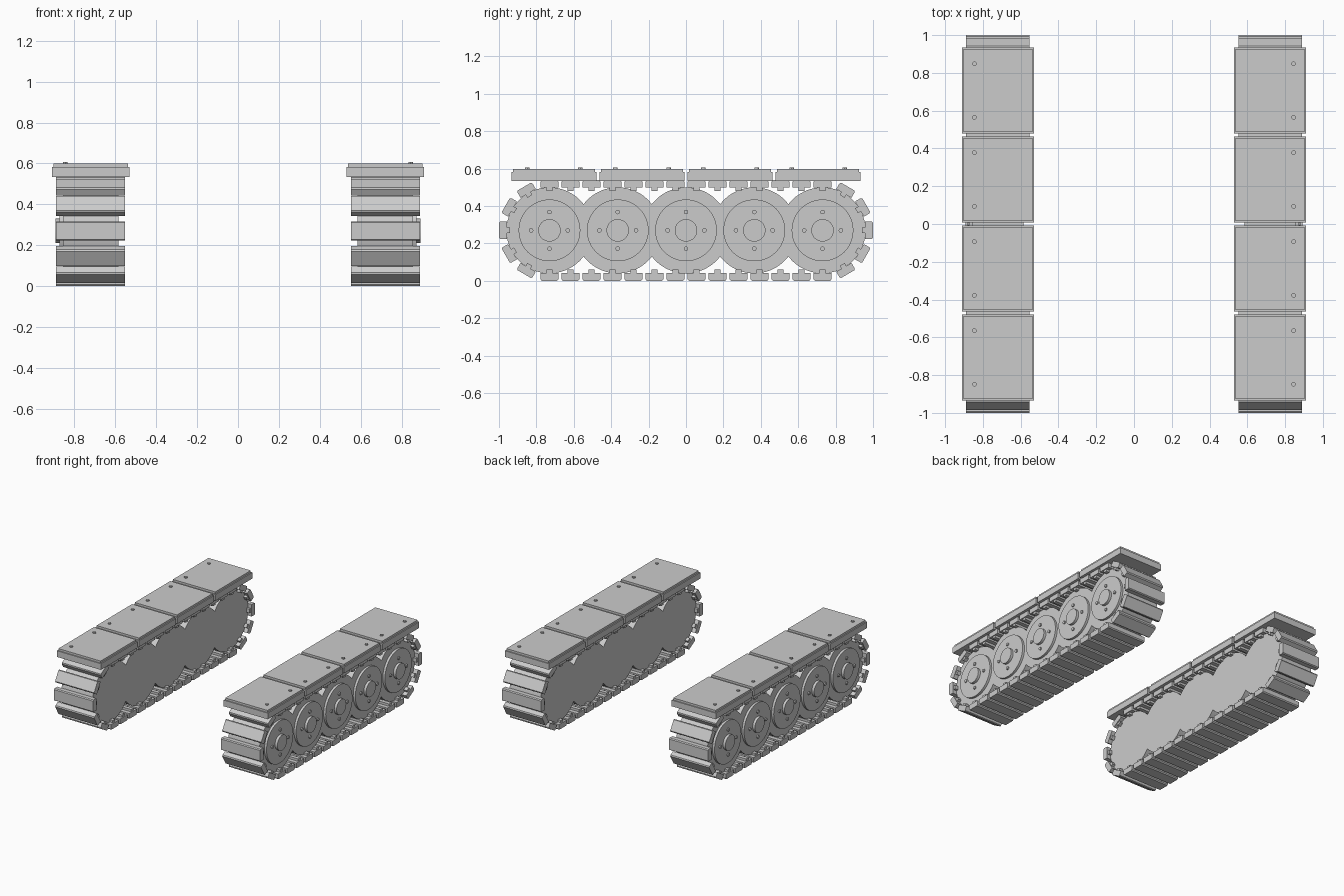
import bpy, bmesh, math
from mathutils import Matrix, Vector

if "Cube" in bpy.data.objects:
    bpy.data.objects.remove(bpy.data.objects["Cube"])

steel = bpy.data.materials.new("grey steel")
steel.diffuse_color = (0.6, 0.6, 0.6, 1)
steel.use_nodes = True
steel.node_tree.nodes["Principled BSDF"].inputs["Base Color"].default_value = steel.diffuse_color

WHEEL_Y = [-0.73, -0.365, 0, 0.365, 0.73]
AXLE_Z, WHEEL_R = 0.27, 0.23


def finish(name, bm, smooth=False):
    """Turn a bmesh into an object mirrored to the other side."""
    bmesh.ops.recalc_face_normals(bm, faces=bm.faces)
    me = bpy.data.meshes.new(name)
    bm.to_mesh(me)
    bm.free()
    me.materials.append(steel)
    ob = bpy.data.objects.new(name, me)
    bpy.context.collection.objects.link(ob)
    ob.modifiers.new("mirror", 'MIRROR').use_axis = (True, False, False)
    if smooth:
        bpy.ops.object.select_all(action='DESELECT')
        ob.select_set(True)
        bpy.context.view_layer.objects.active = ob
        bpy.ops.object.shade_smooth_by_angle(angle=math.radians(30))
    return ob


def extrude_x(bm, pts, x0, x1, mat=Matrix()):
    """Extrude a (y, z) outline between two x values."""
    a = [bm.verts.new(mat @ Vector((x0, y, z))) for y, z in pts]
    b = [bm.verts.new(mat @ Vector((x1, y, z))) for y, z in pts]
    bm.faces.new(a)
    bm.faces.new(b)
    n = len(pts)
    for i in range(n):
        j = (i + 1) % n
        bm.faces.new((a[i], a[j], b[j], b[i]))


def circle(y, z, r, n):
    return [(y + r * math.cos(2 * math.pi * i / n),
             z + r * math.sin(2 * math.pi * i / n)) for i in range(n)]


# scalloped wheel bank: merged outline of five overlapping wheels
half = math.acos(0.1825 / WHEEL_R)
top = []
for k, y in enumerate(WHEEL_Y):
    start = math.pi if k == 0 else math.pi - half
    end = 0 if k == 4 else half
    steps = 20
    for i in range(steps + (k == 4)):
        a = start + (end - start) * i / steps
        top.append((y + WHEEL_R * math.cos(a), WHEEL_R * math.sin(a)))
outline = [(y, AXLE_Z + z) for y, z in top]
outline += [(y, AXLE_Z - z) for y, z in reversed(top[1:-1])]
bm = bmesh.new()
extrude_x(bm, outline, 0.585, 0.855)
finish("wheel_bank", bm, True)

# raised wheel discs, hubs and bolts
bm = bmesh.new()
for y in WHEEL_Y:
    extrude_x(bm, circle(y, AXLE_Z, 0.165, 48), 0.85, 0.873)
finish("wheel_discs", bm, True)
bm = bmesh.new()
for y in WHEEL_Y:
    extrude_x(bm, circle(y, AXLE_Z, 0.06, 32), 0.865, 0.893)
finish("wheel_hubs", bm, True)
bm = bmesh.new()
for y in WHEEL_Y:
    for by, bz in circle(y, AXLE_Z, 0.098, 4):
        extrude_x(bm, circle(by, bz, 0.012, 12), 0.865, 0.882)
finish("wheel_bolts", bm, True)

# track pads: outer shoe plus inner ridge, drawn with +z pointing outward
shoe = [(-0.047, -0.268 + 0.04), (0.047, -0.268 + 0.04), (0.047, -0.262),
        (0.041, -0.27), (-0.041, -0.27), (-0.047, -0.262)]
shoe = [(y, -z) for y, z in shoe]
ridge = [(-0.015, 0.21), (0.015, 0.21), (0.015, 0.235), (-0.015, 0.235)]
places = []
for i in range(14):
    y = -0.73 + 1.46 * i / 13
    places += [(y, 0), (y, math.pi)]
for deg in (30, 60, 90, 120, 150):
    places += [(-0.73, math.radians(deg)), (0.73, -math.radians(deg))]
bm = bmesh.new()
for y, ang in places:
    m = Matrix.Translation((0, y, AXLE_Z)) @ Matrix.Rotation(ang, 4, 'X')
    extrude_x(bm, shoe, 0.553, 0.89, m)
    extrude_x(bm, ridge, 0.56, 0.883, m)
finish("track_pads", bm)

# armour plates over the track, with a thin inset cover and bolts
slabs, covers, bolts = bmesh.new(), bmesh.new(), bmesh.new()
for c in (-0.7065, -0.2355, 0.2355, 0.7065):
    extrude_x(slabs, [(c - 0.227, 0.535), (c + 0.227, 0.535),
                      (c + 0.227, 0.583), (c - 0.227, 0.583)], 0.53, 0.911)
    bmesh.ops.create_cube(covers, size=1, matrix=Matrix.Translation((0.7205, c, 0.59))
                          @ Matrix.Diagonal((0.365, 0.438, 0.018, 1)))
    for d in (-0.142, 0.142):
        bmesh.ops.create_cone(bolts, cap_ends=True, segments=12, radius1=0.012,
                              radius2=0.012, depth=0.014,
                              matrix=Matrix.Translation((0.845, c + d, 0.6)))
finish("armour_slabs", slabs)
finish("armour_covers", covers)
finish("armour_bolts", bolts, True)
